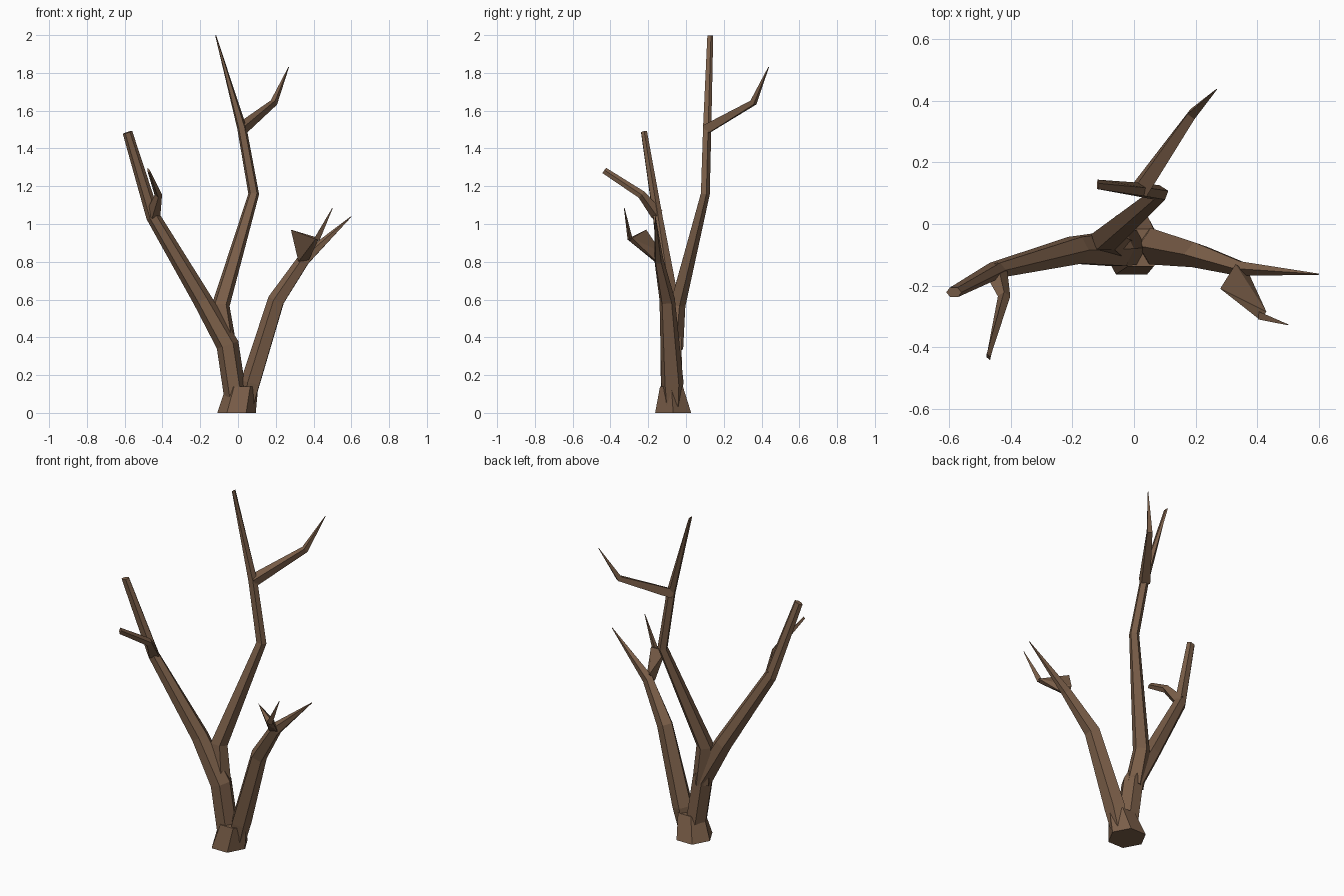
import bpy, bmesh, math
from mathutils import Vector

bark = bpy.data.materials.new("bark brown")
bark.diffuse_color = (0.2, 0.115, 0.067, 1)


def finish(name, bm):
    bmesh.ops.recalc_face_normals(bm, faces=bm.faces)
    mesh = bpy.data.meshes.new(name)
    bm.to_mesh(mesh)
    bm.free()
    mesh.materials.append(bark)
    obj = bpy.data.objects.new(name, mesh)
    bpy.context.collection.objects.link(obj)
    return obj


def limb(name, path, sides, phase=0.0, upright=False):
    """Faceted tapering tube; each path entry is x, y, z, width radius[, depth radius]."""
    bm = bmesh.new()
    pts = [Vector(p[:3]) for p in path]
    rings = []
    for i, p in enumerate(path):
        before = (pts[i] - pts[max(i - 1, 0)]).normalized()
        after = (pts[min(i + 1, len(pts) - 1)] - pts[i]).normalized()
        t = Vector((0, 0, 1)) if upright else (before + after).normalized()
        v = Vector((0, 1, 0))
        v = (v - t * t.dot(v)).normalized()
        u = v.cross(t)
        ru, rv = p[3], p[-1]
        ring = []
        for k in range(sides):
            a = phase + math.tau * k / sides
            ring.append(bm.verts.new(pts[i] + u * ru * math.cos(a) + v * rv * math.sin(a)))
        rings.append(ring)
    for lo, hi in zip(rings, rings[1:]):
        for k in range(sides):
            n = (k + 1) % sides
            bm.faces.new((lo[k], lo[n], hi[n], hi[k]))
    bm.faces.new(rings[0])
    bm.faces.new(rings[-1])
    return finish(name, bm)


# Hexagonal flared stump
limb("trunk_base", [(-0.008, -0.068, 0, 0.102, 0.11),
                    (0.022, -0.077, 0.14, 0.085, 0.07)], 6, upright=True)

# Left fork and its long branch
limb("left_branch", [(-0.01, -0.075, 0.06, 0.06, 0.065), (-0.055, -0.08, 0.36, 0.06, 0.065),
                     (-0.19, -0.085, 0.6, 0.05), (-0.45, -0.15, 1.04, 0.037, 0.028),
                     (-0.585, -0.222, 1.485, 0.026, 0.018)], 6)
limb("left_twig", [(-0.45, -0.152, 1.05, 0.04, 0.035), (-0.422, -0.235, 1.155, 0.02, 0.022),
                   (-0.473, -0.432, 1.283, 0.007, 0.018)], 4)

# Tall middle branch
limb("tall_branch", [(-0.058, -0.07, 0.34, 0.055), (-0.092, -0.048, 0.57, 0.05, 0.045),
                     (0.083, 0.1, 1.16, 0.03, 0.026), (0.02, 0.11, 1.51, 0.026, 0.024),
                     (-0.118, 0.127, 1.998, 0.003, 0.017)], 5, 0.3)
limb("tall_twig", [(0.02, 0.112, 1.505, 0.035), (0.19, 0.357, 1.643, 0.02),
                   (0.268, 0.437, 1.83, 0.002)], 4)

# Right fork
limb("right_branch", [(0.045, -0.07, 0.03, 0.04, 0.05), (0.07, -0.073, 0.16, 0.056, 0.062),
                      (0.205, -0.1, 0.595, 0.048, 0.043), (0.35, -0.145, 0.81, 0.036, 0.025),
                      (0.6, -0.163, 1.04, 0.002)], 5, 0.6)

# Wedge-shaped knot on the right branch, with a pointed twig
bm = bmesh.new()
for co in [(0.28, -0.21, 0.97), (0.32, -0.165, 0.80), (0.375, -0.165, 0.81), (0.33, -0.13, 0.85),
           (0.40, -0.298, 0.925), (0.43, -0.285, 0.925), (0.41, -0.312, 0.92)]:
    bm.verts.new(co)
bmesh.ops.convex_hull(bm, input=bm.verts)
finish("right_knot", bm)
limb("right_twig", [(0.413, -0.297, 0.92, 0.02, 0.015), (0.5, -0.327, 1.085, 0.002)], 3)
